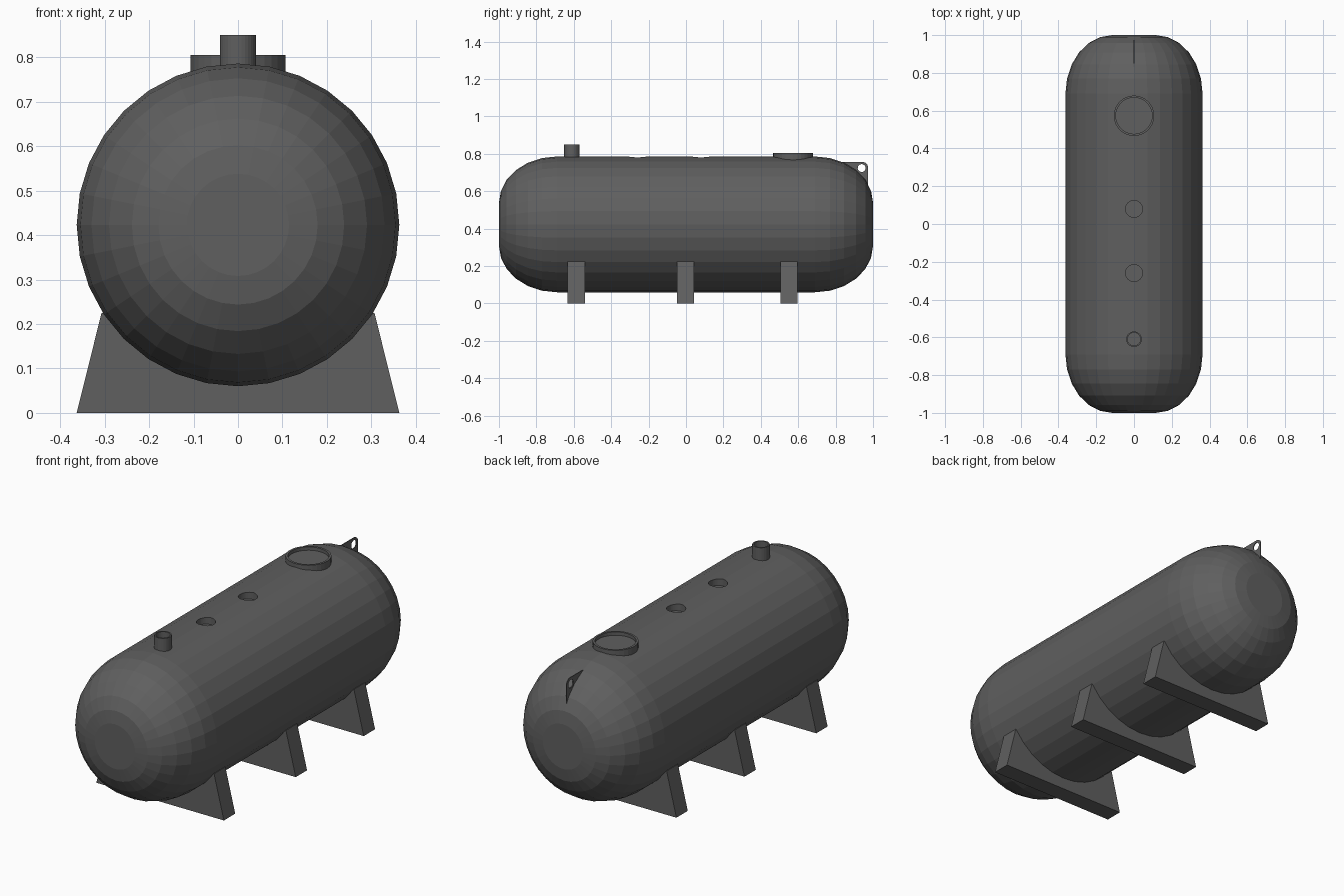
import bpy, bmesh, math
from mathutils import Matrix

if "Cube" in bpy.data.objects:
    bpy.data.objects.remove(bpy.data.objects["Cube"])

R, CZ = 0.363, 0.423          # tank radius and axis height
grey = bpy.data.materials.new("dark_grey_steel")
grey.diffuse_color = (0.115, 0.115, 0.115, 1)
grey.use_nodes = True
grey.node_tree.nodes["Principled BSDF"].inputs["Base Color"].default_value = grey.diffuse_color


def finish(name, bm):
    bmesh.ops.recalc_face_normals(bm, faces=bm.faces)
    me = bpy.data.meshes.new(name)
    bm.to_mesh(me)
    bm.free()
    me.materials.append(grey)
    ob = bpy.data.objects.new(name, me)
    bpy.context.collection.objects.link(ob)
    return ob


def lathe(name, profile, sides, matrix):
    """Spin (radius, height) points round z, close both ends, then place."""
    bm = bmesh.new()
    rings = []
    for r, h in profile:
        rings.append([bm.verts.new((r * math.cos(2 * math.pi * i / sides),
                                    r * math.sin(2 * math.pi * i / sides), h))
                      for i in range(sides)])
    for a, b in zip(rings, rings[1:]):
        for i in range(sides):
            j = (i + 1) % sides
            bm.faces.new((a[i], a[j], b[j], b[i]))
    bm.faces.new(rings[0][::-1])
    bm.faces.new(rings[-1])
    bm.transform(matrix)
    return finish(name, bm)


def prism(name, outline, thick, matrix):
    """Extrude a flat (u, v) outline symmetrically along local z."""
    bm = bmesh.new()
    face = bm.faces.new([bm.verts.new((u, v, -thick / 2)) for u, v in outline])
    ext = bmesh.ops.extrude_face_region(bm, geom=[face])
    for v in ext["geom"]:
        if isinstance(v, bmesh.types.BMVert):
            v.co.z += thick
    bm.transform(matrix)
    return finish(name, bm)


def cut(target, cutter):
    mod = target.modifiers.new("cut", "BOOLEAN")
    mod.operation = "DIFFERENCE"
    mod.solver = "EXACT"
    mod.object = cutter
    bpy.context.view_layer.objects.active = target
    bpy.ops.object.modifier_apply(modifier=mod.name)
    bpy.data.objects.remove(cutter)


# Tank: cylinder with rounded ends, axis along y
flat, cap = 0.115, 0.31
half = [(flat + (R - flat) * math.sin(math.radians(t)),
         1 - cap + cap * math.cos(math.radians(t))) for t in range(0, 91, 15)]
profile = [(r, -y) for r, y in half] + half[::-1]
tank = lathe("tank_body", profile, 32,
             Matrix.Translation((0, 0, CZ)) @ Matrix.Rotation(-math.pi / 2, 4, "X"))

# Two recessed ports in the top
for y in (0.08, -0.26):
    cut(tank, lathe("port_cutter", [(0.045, 0.75), (0.045, 0.9)], 32,
                    Matrix.Translation((0, y, 0))))

# Manhole rim and filler pipe, both hollow at the top
lathe("manhole_rim", [(0.107, 0.74), (0.107, 0.805), (0.096, 0.805),
                      (0.096, 0.788), (0.001, 0.788)], 32,
      Matrix.Translation((0, 0.573, 0)))
lathe("filler_pipe", [(0.041, 0.75), (0.041, 0.85), (0.034, 0.85),
                      (0.034, 0.81), (0.001, 0.81)], 32,
      Matrix.Translation((0, -0.61, 0)))

# Saddle supports
upright = Matrix.Rotation(math.pi / 2, 4, "X")
for i, y in enumerate((-0.587, -0.003, 0.55)):
    prism(f"saddle_{i + 1}",
          [(-R, 0), (R, 0), (0.307, 0.225), (-0.307, 0.225)], 0.092,
          Matrix.Translation((0, y, 0)) @ upright)

# Lifting lug: thin plate in the y-z plane with rounded corner and eye
side = Matrix(((0, 0, 1, 0), (1, 0, 0, 0), (0, 1, 0, 0), (0, 0, 0, 1)))
corner = [(0.943 + 0.03 * math.cos(math.radians(a)),
           0.727 + 0.03 * math.sin(math.radians(a))) for a in range(0, 91, 15)]
lug = prism("lifting_lug", [(0.90, 0.60), (0.973, 0.54)] + corner + [(0.80, 0.757)],
            0.004, side)
cut(lug, lathe("eye_cutter", [(0.021, -0.05), (0.021, 0.05)], 20,
               Matrix.Translation((0, 0.939, 0.724)) @ Matrix.Rotation(math.pi / 2, 4, "Y")))
